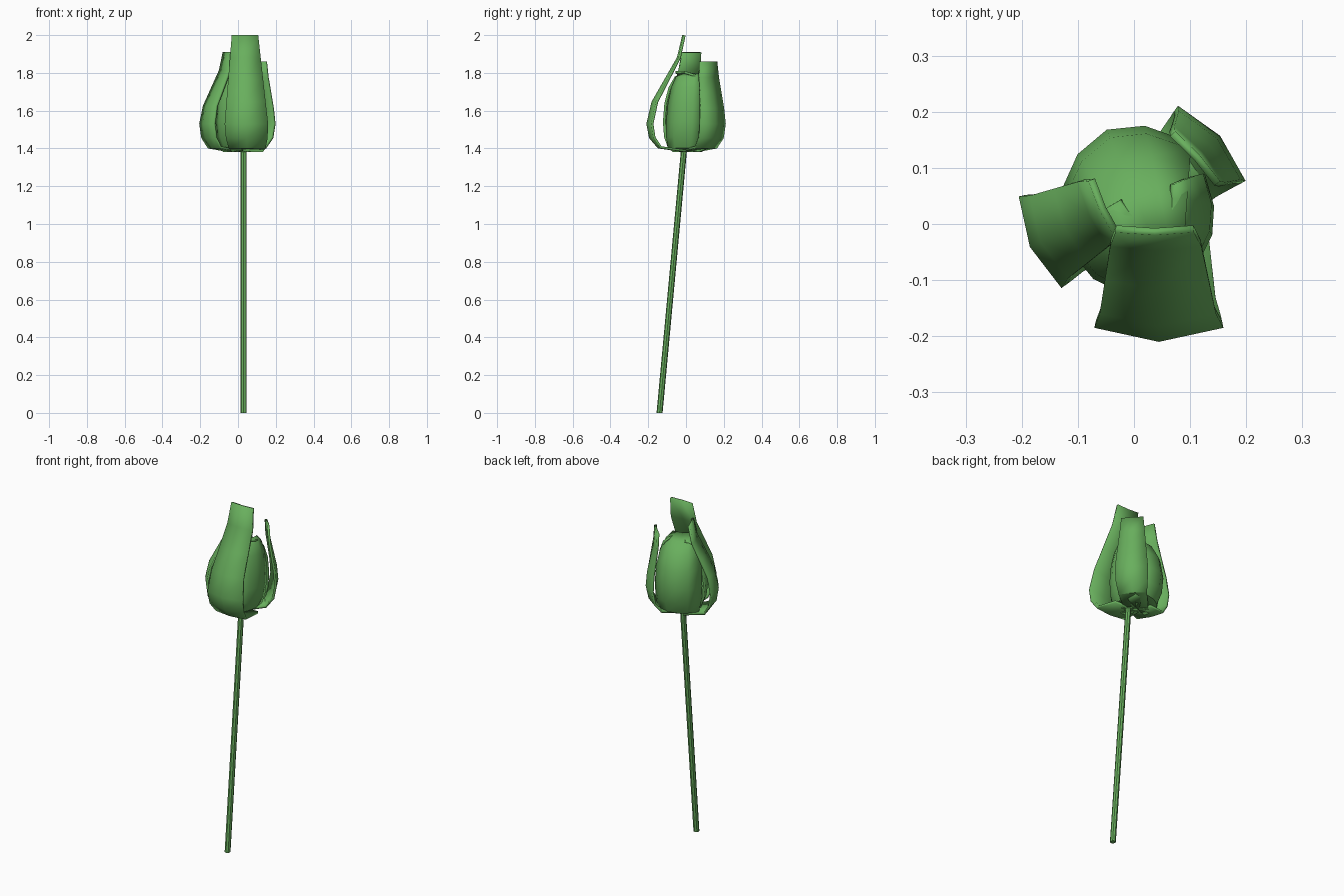
import bpy
from math import cos, sin, pi, tau, radians, sqrt
from mathutils import Vector

cube = bpy.data.objects.get("Cube")
if cube:
    bpy.data.objects.remove(cube, do_unlink=True)

green = bpy.data.materials.new("leaf_green")
green.use_nodes = True
colour = (0.14, 0.43, 0.11, 1)
green.diffuse_color = colour
green.node_tree.nodes["Principled BSDF"].inputs["Base Color"].default_value = colour

flower_base = 1.38


def lerp(start, end, amount):
    return start + (end - start) * amount


def finish(obj, name):
    """Name, colour and smooth the active object."""
    obj.name = name
    obj.data.materials.append(green)
    bpy.ops.object.shade_smooth_by_angle(angle=radians(40))


def petal_profile(belly, tip, width, tip_width, closed):
    """Return outward distance, height, half width and remaining curl from foot to tip."""
    belly_out, belly_height = belly
    tip_out, tip_height = tip
    rows = []
    # Rounded cup from the foot up to the belly
    for step in range(4):
        turn = step / 3 * pi / 2
        height = lerp(belly_height, flower_base, cos(turn))
        rows.append((belly_out * sqrt(sin(turn)), height,
                     width * lerp(0.7, 1, sin(turn)), sin(turn)))
    # Closed petals follow a dome, open ones a soft S-curve
    for step in range(1, 5):
        rise = step / 4
        if closed:
            inward = 1 - cos(rise * pi / 2)
            rise = sin(rise * pi / 2)
        else:
            inward = (1 - cos(rise * pi)) / 2
        rows.append((lerp(belly_out, tip_out, inward),
                     lerp(belly_height, tip_height, rise),
                     lerp(width, tip_width, inward if closed else rise),
                     1 - 0.8 * inward))
    return rows


def add_petal(name, angle, centre, belly, tip, width, tip_width,
              curl, lean=0, columns=2, closed=False):
    outward = Vector((cos(radians(angle)), sin(radians(angle)), 0))
    sideways = Vector((-outward.y, outward.x, 0))
    rows = petal_profile(belly, tip, width, tip_width, closed)
    verts = []
    for row, (distance, height, half, bend) in enumerate(rows):
        shift = lean * row / len(rows)
        for column in range(columns + 1):
            across = 2 * column / columns - 1
            position = Vector((*centre, height))
            position += outward * (distance - curl * bend * across * across)
            position += sideways * (half * across + shift)
            verts.append(position)

    stride = columns + 1
    faces = []
    for row in range(len(rows) - 1):
        for column in range(columns):
            corner = row * stride + column
            faces.append((corner, corner + 1, corner + stride + 1, corner + stride))

    mesh = bpy.data.meshes.new(name)
    mesh.from_pydata(verts, [], faces)
    obj = bpy.data.objects.new(name, mesh)
    bpy.context.collection.objects.link(obj)
    bpy.ops.object.select_all(action='DESELECT')
    obj.select_set(True)
    bpy.context.view_layer.objects.active = obj
    finish(obj, name)
    solid = obj.modifiers.new("thickness", 'SOLIDIFY')
    solid.thickness = 0.013


# Outer petals, open at the top
add_petal("front_petal", angle=-90, centre=(0.05, 0), belly=(0.21, 1.53), tip=(0.02, 2),
          width=0.115, tip_width=0.07, curl=0.025, lean=-0.015)
add_petal("right_petal", angle=205, centre=(-0.02, 0.03), belly=(0.18, 1.53), tip=(0.04, 1.91),
          width=0.09, tip_width=0.055, curl=0.02, lean=-0.015)
add_petal("left_petal", angle=42, centre=(-0.01, 0.01), belly=(0.22, 1.53), tip=(0.17, 1.86),
          width=0.09, tip_width=0.06, curl=0.02)

# Inner petals, closing into a bud
add_petal("inner_back_petal", angle=113, centre=(0.01, 0.03), belly=(0.15, 1.56),
          tip=(-0.05, 1.81), width=0.13, tip_width=0.06, curl=0.08, columns=4, closed=True)
add_petal("inner_left_petal", angle=-15, centre=(0.01, 0), belly=(0.13, 1.54),
          tip=(0.05, 1.8), width=0.1, tip_width=0.05, curl=0.04, lean=0.04,
          columns=4, closed=True)
add_petal("inner_right_petal", angle=232, centre=(0.02, 0.02), belly=(0.15, 1.54),
          tip=(0.02, 1.8), width=0.09, tip_width=0.05, curl=0.04, columns=4, closed=True)

# Stem: a thin cylinder sheared backwards towards the flower
bpy.ops.mesh.primitive_cylinder_add(vertices=8, radius=0.016, depth=1.4, location=(0.03, 0, 0.7))
stem = bpy.context.object
for vertex in stem.data.vertices:
    vertex.co.y += lerp(-0.14, -0.01, vertex.co.z / 1.4 + 0.5)
finish(stem, "stem")
